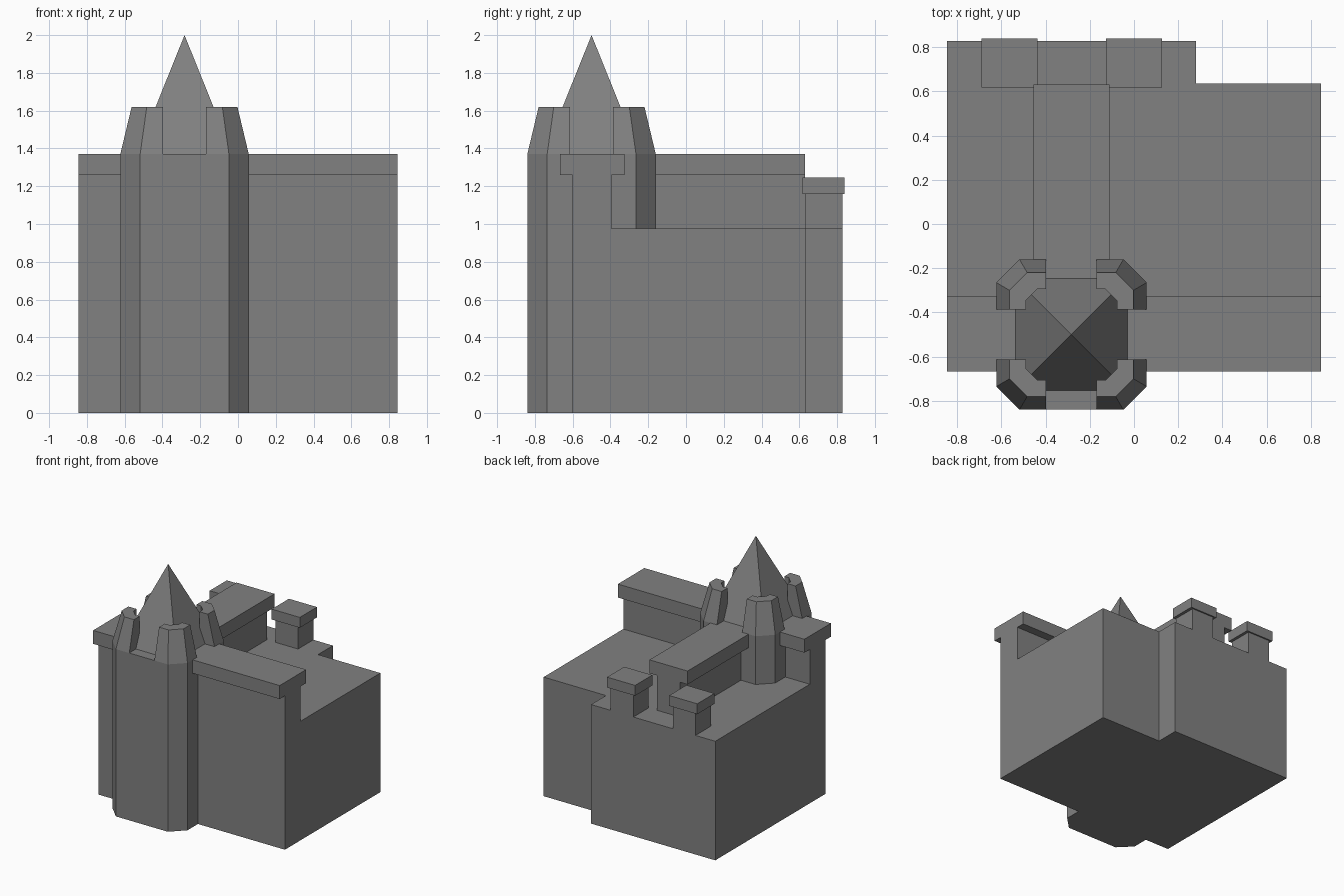
import bpy, bmesh

if "Cube" in bpy.data.objects:
    bpy.data.objects.remove(bpy.data.objects["Cube"])

stone = bpy.data.materials.new("grey_stone")
stone.diffuse_color = (0.22, 0.22, 0.22, 1)
stone.use_nodes = True
stone.node_tree.nodes["Principled BSDF"].inputs["Base Color"].default_value = stone.diffuse_color


def finish(name, bm):
    bmesh.ops.recalc_face_normals(bm, faces=bm.faces)
    me = bpy.data.meshes.new(name)
    bm.to_mesh(me)
    bm.free()
    me.materials.append(stone)
    ob = bpy.data.objects.new(name, me)
    bpy.context.collection.objects.link(ob)
    return ob


def loft(bm, low, high, z0, z1):
    """Closed solid between two matching outlines."""
    a = [bm.verts.new((x, y, z0)) for x, y in low]
    b = [bm.verts.new((x, y, z1)) for x, y in high]
    n = len(a)
    bm.faces.new(a)
    bm.faces.new(b)
    for i in range(n):
        j = (i + 1) % n
        bm.faces.new((a[i], a[j], b[j], b[i]))


def prism(name, outline, z0, z1):
    bm = bmesh.new()
    loft(bm, outline, outline, z0, z1)
    return finish(name, bm)


def box(name, x0, x1, y0, y1, z0, z1):
    return prism(name, [(x0, y0), (x1, y0), (x1, y1), (x0, y1)], z0, z1)


W = 0.845
ROOF, CAP, TOP = 0.975, 1.26, 1.37

# main block with the stepped back
prism("main_block", [(-W, -0.6), (W, -0.6), (W, 0.635), (0.28, 0.635),
                     (0.28, 0.828), (-W, 0.828)], 0, ROOF)

# front parapet and ridge wall, each with an overhanging cap
box("front_parapet", -W, W, -0.6, -0.395, ROOF, CAP)
box("front_parapet_cap", -W, W, -0.668, -0.325, CAP, TOP)
box("ridge_wall", -0.386, -0.18, -0.395, 0.63, ROOF, CAP)
box("ridge_cap", -0.455, -0.11, -0.325, 0.63, CAP, TOP)

# chimneys on the back edge
for side, cx in (("left", -0.563), ("right", 0.0)):
    box(side + "_chimney", cx - 0.103, cx + 0.103, 0.63, 0.828, ROOF, 1.16)
    box(side + "_chimney_cap", cx - 0.127, cx + 0.127, 0.618, 0.84, 1.16, 1.245)

# tower shaft: square with cut corners
CX, CY = -0.283, -0.5
H, C = 0.34, 0.235
octagon = [(C, -H), (H, -C), (H, C), (C, H), (-C, H), (-H, C), (-H, -C), (-C, -H)]
prism("tower", [(CX + x, CY + y) for x, y in octagon], 0, TOP)

# four tapering corner turrets
G = 0.114
inner = [(0.205, G), (0.205, 0.155), (0.155, 0.205), (G, 0.205)]
low = [(G, H), (C, H), (H, C), (H, G)] + inner
high = [(G, 0.28), (0.2, 0.28), (0.28, 0.2), (0.28, G)] + inner
bm = bmesh.new()
for sx in (-1, 1):
    for sy in (-1, 1):
        loft(bm, [(CX + sx * x, CY + sy * y) for x, y in low],
             [(CX + sx * x, CY + sy * y) for x, y in high], TOP, 1.62)
finish("corner_turrets", bm)

# square spire
S = 0.254
bm = bmesh.new()
base = [bm.verts.new((CX + x * S, CY + y * S, TOP))
        for x, y in ((-1, -1), (1, -1), (1, 1), (-1, 1))]
tip = bm.verts.new((CX, CY, 2.0))
bm.faces.new(base)
for i in range(4):
    bm.faces.new((base[i], base[(i + 1) % 4], tip))
finish("spire", bm)
